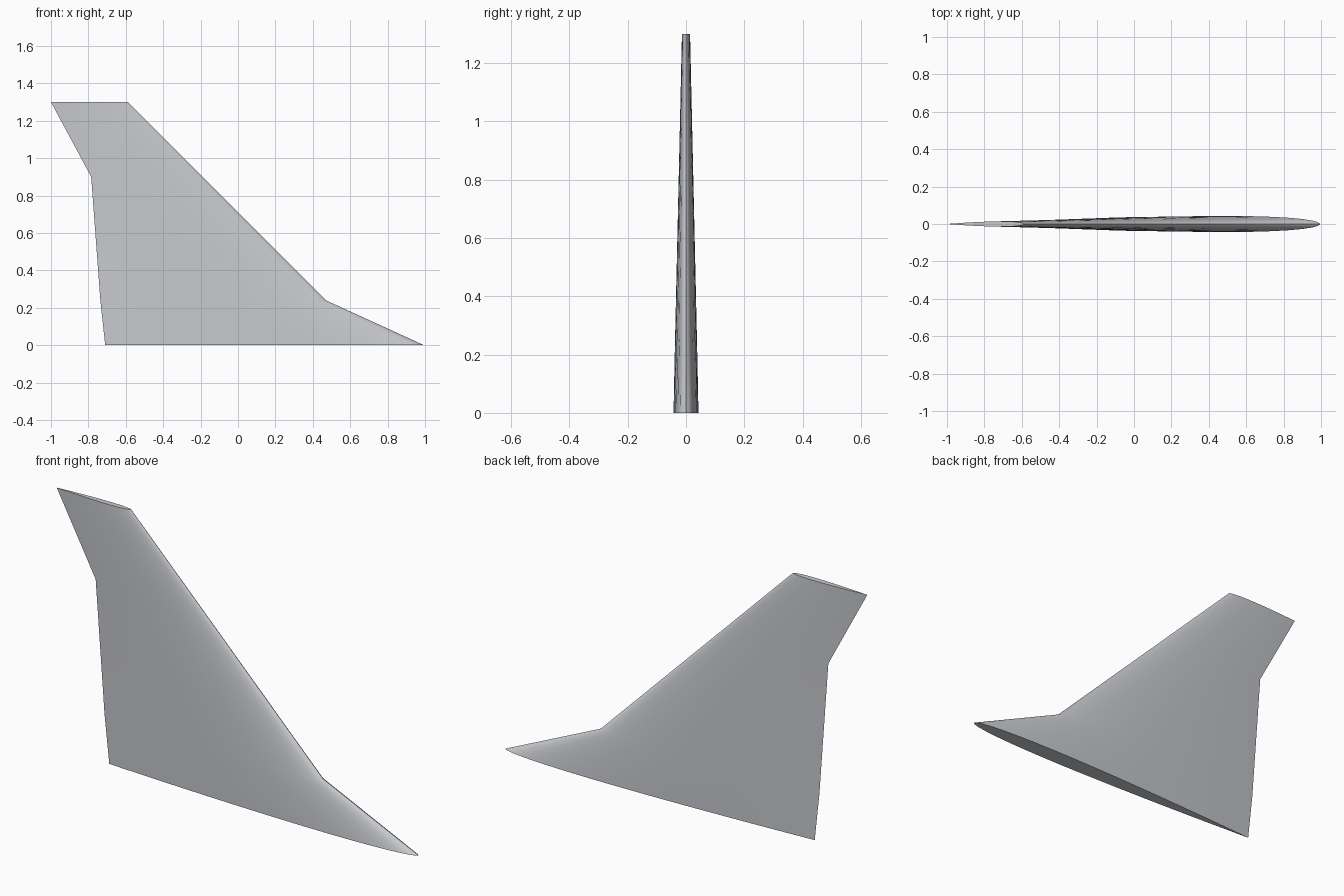
import bpy
import bmesh
import math

cube = bpy.data.objects.get("Cube")
if cube:
    bpy.data.objects.remove(cube, do_unlink=True)

# Painted metal
paint = bpy.data.materials.new("light_grey_paint")
paint.use_nodes = True
grey = (0.58, 0.59, 0.62, 1)
paint.diffuse_color = grey
paint.node_tree.nodes["Principled BSDF"].inputs["Base Color"].default_value = grey

# Fin stations: height, trailing edge x, leading edge x, half thickness
STATIONS = [
    (0.0, -0.71, 0.995, 0.043),
    (0.24, -0.736, 0.47, 0.038),
    (0.9, -0.785, -0.19, 0.023),
    (1.3, -1.0, -0.59, 0.014),
]
STEPS = 20


def half_width(t):
    """Symmetric airfoil, t = 0 at the nose and 1 at the sharp tail."""
    return 10 * (0.2969 * math.sqrt(t) - 0.126 * t - 0.3516 * t**2
                 + 0.2843 * t**3 - 0.1036 * t**4)


def section(bm, z, tail, nose, thick):
    """One closed loop: nose to tail on the left, then back on the right."""
    loop = []
    for i in range(2 * STEPS):
        t = (1 - math.cos(math.pi * i / STEPS)) / 2
        side = 1 if i < STEPS else -1
        y = 0 if i in (0, STEPS) else side * thick * half_width(t)
        loop.append(bm.verts.new((nose + (tail - nose) * t, y, z)))
    return loop


# Loft the skin between stations and close both ends
bm = bmesh.new()
loops = [section(bm, *s) for s in STATIONS]
for low, high in zip(loops, loops[1:]):
    for i in range(len(low)):
        j = (i + 1) % len(low)
        bm.faces.new((low[i], low[j], high[j], high[i]))
bm.faces.new(loops[0])
bm.faces.new(loops[-1])
bmesh.ops.recalc_face_normals(bm, faces=bm.faces)

mesh = bpy.data.meshes.new("tail_fin")
bm.to_mesh(mesh)
bm.free()
mesh.materials.append(paint)
fin = bpy.data.objects.new("tail_fin", mesh)
bpy.context.collection.objects.link(fin)

# Smooth skin with sharp caps and trailing edge
bpy.ops.object.select_all(action="DESELECT")
fin.select_set(True)
bpy.context.view_layer.objects.active = fin
bpy.ops.object.shade_smooth_by_angle(angle=math.radians(40))
